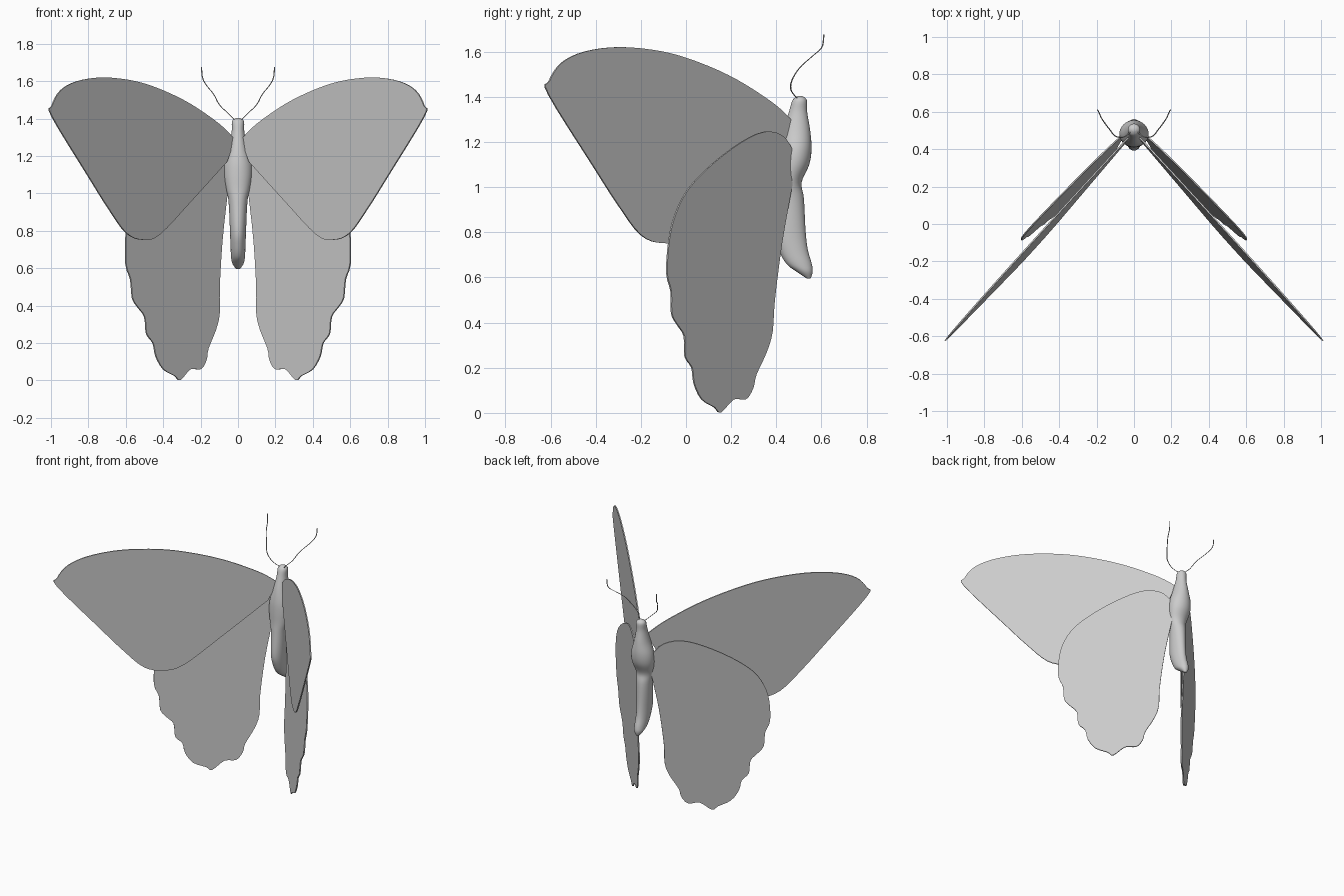
import bpy
import bmesh
import math
from mathutils import Vector

default_cube = bpy.data.objects.get("Cube")
if default_cube:
    bpy.data.objects.remove(default_cube, do_unlink=True)

grey = bpy.data.materials.new("plain grey")
grey.use_nodes = True
grey.diffuse_color = (0.6, 0.6, 0.6, 1)
grey.node_tree.nodes["Principled BSDF"].inputs["Base Color"].default_value = grey.diffuse_color


def smooth_path(points, steps):
    """Catmull-Rom samples through an open list of points of any dimension."""
    pts = [Vector(p) for p in points]
    pts = [pts[0]] + pts + [pts[-1]]
    path = []
    for a, b, c, d in zip(pts, pts[1:], pts[2:], pts[3:]):
        for i in range(steps):
            t = i / steps
            path.append(0.5 * (2 * b + (c - a) * t + (2 * a - 5 * b + 4 * c - d) * t * t
                               + (3 * b - a - 3 * c + d) * t ** 3))
    path.append(pts[-1])
    return path


def add_object(name, bm):
    bmesh.ops.recalc_face_normals(bm, faces=bm.faces)
    mesh = bpy.data.meshes.new(name)
    bm.to_mesh(mesh)
    bm.free()
    mesh.materials.append(grey)
    obj = bpy.data.objects.new(name, mesh)
    bpy.context.collection.objects.link(obj)
    return obj


def add_wing(name, outline, side, sweep, lean, pivot_height):
    """Thin plate swept backwards from the body and leaning with height."""
    bm = bmesh.new()
    verts = []
    for x, z in outline:
        y = 0.45 - sweep * (x - 0.05) + lean * (z - pivot_height)
        verts.append(bm.verts.new((side * x, y, z)))
    bm.faces.new(verts)
    bmesh.ops.triangulate(bm, faces=bm.faces[:])
    wing = add_object(name, bm)
    plate = wing.modifiers.new("thickness", "SOLIDIFY")
    plate.thickness = 0.008
    plate.offset = 0


def add_tube(name, rings, segments):
    """Skin a stack of elliptical rings given as (centre, half width, half depth)."""
    bm = bmesh.new()
    loops = []
    for centre, width, depth in rings:
        loop = []
        for i in range(segments):
            angle = math.tau * i / segments
            offset = Vector((width * math.cos(angle), depth * math.sin(angle), 0))
            loop.append(bm.verts.new(centre + offset))
        loops.append(loop)
    for low, high in zip(loops, loops[1:]):
        for i in range(segments):
            j = (i + 1) % segments
            bm.faces.new((low[i], low[j], high[j], high[i]))
    bm.faces.new(loops[0])
    bm.faces.new(loops[-1])
    for face in bm.faces:
        face.smooth = True
    return add_object(name, bm)


# Body: height, front y, back y, half width
body_profile = [
    (1.403, 0.495, 0.515, 0.012), (1.385, 0.472, 0.535, 0.032),
    (1.33, 0.455, 0.537, 0.034), (1.25, 0.43, 0.55, 0.05),
    (1.17, 0.415, 0.556, 0.074), (1.1, 0.41, 0.546, 0.077),
    (1.02, 0.408, 0.512, 0.062), (0.95, 0.402, 0.522, 0.05),
    (0.8, 0.392, 0.53, 0.043), (0.72, 0.412, 0.54, 0.04),
    (0.66, 0.445, 0.557, 0.037), (0.625, 0.49, 0.561, 0.03),
    (0.595, 0.535, 0.552, 0.01),
]
body_rings = [(Vector((0, (front + back) / 2, z)), width, (back - front) / 2)
              for z, front, back, width in smooth_path(body_profile, 5)]
add_tube("body", body_rings, 32)

# Forewing outline: rounded leading edge and tip, then straight trailing edge
forewing = smooth_path([
    (0.02, 1.29), (0.1, 1.37), (0.25, 1.475), (0.4, 1.55), (0.55, 1.6),
    (0.72, 1.62), (0.86, 1.6), (0.95, 1.55), (0.995, 1.47), (0.995, 1.41),
    (0.8, 1.09), (0.7, 0.93), (0.6, 0.79), (0.51, 0.752), (0.42, 0.78),
    (0.25, 0.96), (0.06, 1.17),
], 4)

# Hindwing outline: round top, scalloped outer edge, pointed foot
hindwing = smooth_path([
    (0.045, 1.1), (0.07, 1.17), (0.12, 1.23), (0.2, 1.245), (0.3, 1.2),
    (0.43, 1.1), (0.53, 0.99), (0.58, 0.88), (0.6, 0.77), (0.6, 0.62),
    (0.575, 0.54), (0.565, 0.44), (0.535, 0.39), (0.5, 0.34), (0.49, 0.25),
    (0.455, 0.2), (0.44, 0.13), (0.4, 0.06), (0.34, 0.025), (0.31, 0.002),
    (0.255, 0.06), (0.2, 0.06), (0.17, 0.11), (0.16, 0.17), (0.12, 0.27),
    (0.1, 0.36), (0.1, 0.5), (0.085, 0.75), (0.06, 0.98),
], 3)

# Antenna centre line, curling forwards then sweeping up and out
antenna = smooth_path([
    (0.015, 0.495, 1.39), (0.055, 0.465, 1.43), (0.1, 0.47, 1.475),
    (0.13, 0.505, 1.53), (0.17, 0.56, 1.58), (0.19, 0.602, 1.62),
    (0.195, 0.61, 1.675),
], 6)

for label, side in (("left", 1), ("right", -1)):
    add_wing(label + "_forewing", forewing, side, 1.116, 0.055, 1.5)
    add_wing(label + "_hindwing", hindwing, side, 0.97, 0.07, 0.65)
    rings = [(Vector((side * p.x, p.y, p.z)), 0.003, 0.003) for p in antenna]
    add_tube(label + "_antenna", rings, 8)
